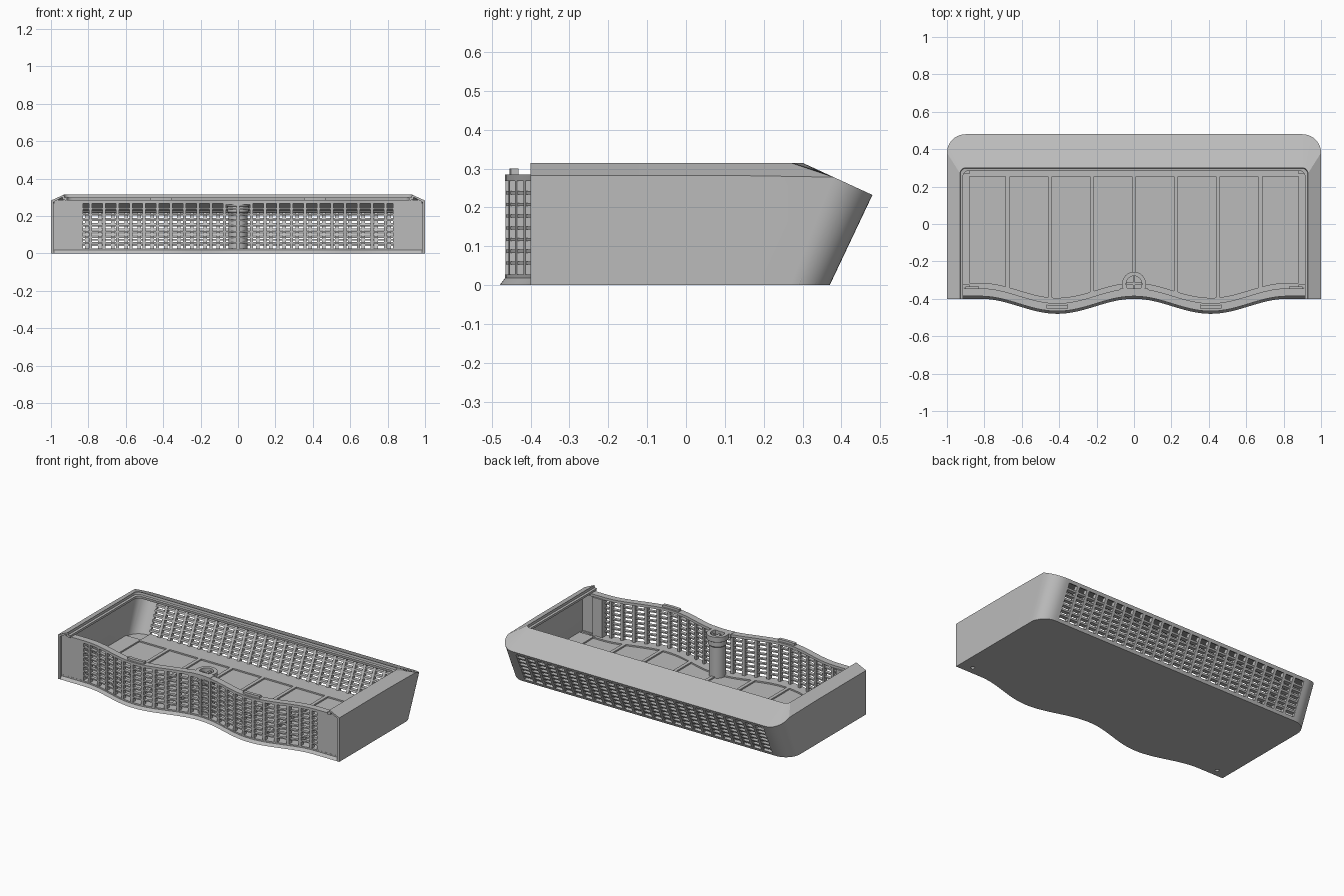
import bpy, bmesh, math

if "Cube" in bpy.data.objects:
    bpy.data.objects.remove(bpy.data.objects["Cube"])

grey = bpy.data.materials.new("light grey plastic")
grey.use_nodes = True
COLOUR = (0.5, 0.5, 0.5, 1)
grey.diffuse_color = COLOUR
grey.node_tree.nodes["Principled BSDF"].inputs["Base Color"].default_value = COLOUR


def finish(name, bm, recalc=True):
    if recalc:
        bmesh.ops.recalc_face_normals(bm, faces=bm.faces)
    me = bpy.data.meshes.new(name)
    bm.to_mesh(me)
    bm.free()
    me.materials.append(grey)
    ob = bpy.data.objects.new(name, me)
    bpy.context.collection.objects.link(ob)
    return ob


def smooth(ob, degrees=30):
    bpy.ops.object.select_all(action='DESELECT')
    ob.select_set(True)
    bpy.context.view_layer.objects.active = ob
    bpy.ops.object.shade_smooth_by_angle(angle=math.radians(degrees))


# Plan curves: wavy front edge, sloping back face with rounded corners
def front(off):
    def y(x, z):
        wave = math.cos(2 * math.pi * min(abs(x), 0.82) / 0.82)
        return -0.44 + 0.04 * wave + off
    return y


def back(off):
    return lambda x, z: 0.37 + 0.11 * z / 0.23 + off


def flange(x, z):
    return front(0)(x, z) + 0.75 * z


def floor_back(x, z):
    over = max(0, abs(x) - 0.9)
    return 0.27 + math.sqrt(max(0, 0.01 - over * over)) + 0.4 * z


def flat(v):
    return lambda x, z: v


def bar(bm, x0, x1, z0, z1, ya, yb, step=0.025):
    """Solid bar along x between two depth curves."""
    n = max(1, round((x1 - x0) / step))
    rings = []
    for i in range(n + 1):
        x = x0 + (x1 - x0) * i / n
        rings.append([bm.verts.new((x, f(x, z), z)) for f, z in
                      ((ya, z0), (yb, z0), (yb, z1), (ya, z1))])
    for a, b in zip(rings, rings[1:]):
        for k in range(4):
            m = (k + 1) % 4
            bm.faces.new((a[k], a[m], b[m], b[k]))
    bm.faces.new(rings[0])
    bm.faces.new(rings[-1][::-1])


def lathe(name, profile, x, y, sides=32):
    bm = bmesh.new()
    rings = []
    for r, z in profile:
        rings.append([bm.verts.new((x + r * math.cos(2 * math.pi * i / sides),
                                    y + r * math.sin(2 * math.pi * i / sides), z))
                      for i in range(sides)])
    for a, b in zip(rings, rings[1:]):
        for i in range(sides):
            j = (i + 1) % sides
            bm.faces.new((a[i], a[j], b[j], b[i]))
    bm.faces.new(rings[0][::-1])
    bm.faces.new(rings[-1])
    ob = finish(name, bm)
    smooth(ob)
    return ob


# Outer shell: half of the side, corner and back wall, then mirrored
def plan(half, rear, r):
    pts = [(half, -0.4), (half, 0.1)]
    for i in range(11):
        a = math.pi / 2 * i / 10
        pts.append((half - r + r * math.cos(a), rear - r + r * math.sin(a)))
    return pts + [(0.88, rear), (0, rear)]


low = [(x, y, 0) for x, y in plan(1, 0.37, 0.1)]
fold = [(x, y, 0.315 - 0.46 * max(x - 0.93, y - 0.30)) for x, y in plan(1, 0.48, 0.1)]


def mix(t):
    return [tuple(a + (b - a) * t for a, b in zip(p, q)) for p, q in zip(low, fold)]


def rim(inset, z):
    return [(x, y, z) for x, y in plan(0.93 - inset, 0.30 - inset, 0.03)]


rows = [low, mix(0.08), mix(0.92), fold, rim(0, 0.315), rim(0.002, 0.3), rim(0.016, 0.298)]
bm = bmesh.new()
grid = [[bm.verts.new(p) for p in row] for row in rows]
for j in range(len(rows) - 1):
    for i in range(len(low) - 1):
        if j == 1 and i == len(low) - 2:
            continue                      # opening for the back grille
        bm.faces.new((grid[j][i], grid[j][i + 1], grid[j + 1][i + 1], grid[j + 1][i]))
shell = finish("outer_shell", bm, recalc=False)
mirror = shell.modifiers.new("mirror", 'MIRROR')
mirror.use_clip = True
solid = shell.modifiers.new("thickness", 'SOLIDIFY')
solid.thickness = 0.016
solid.offset = -1
bpy.context.view_layer.update()
baked = bpy.data.meshes.new_from_object(
    shell.evaluated_get(bpy.context.evaluated_depsgraph_get()))
shell.modifiers.clear()
shell.data = baked
smooth(shell, 20)

# Floor plate with a screw hole in each front corner
bm = bmesh.new()
bar(bm, -0.998, 0.998, 0, 0.018, flange, floor_back, 0.02)
floor = finish("floor_plate", bm)
bm = bmesh.new()
for s in (-1, 1):
    hole = bmesh.ops.create_cone(bm, cap_ends=True, segments=16,
                                 radius1=0.012, radius2=0.012, depth=0.2)
    bmesh.ops.translate(bm, verts=hole["verts"], vec=(s * 0.917, -0.35, 0))
cutter = finish("screw_hole_cutter", bm)
cutter.hide_render = True
cutter.display_type = 'WIRE'
cut = floor.modifiers.new("screw holes", 'BOOLEAN')
cut.object = cutter
cut.operation = 'DIFFERENCE'

# Raised floor frame and dividing ribs
bm = bmesh.new()
Z0, Z1 = 0.017, 0.027
bar(bm, -0.88, 0.88, Z0, Z1, flat(0.255), flat(0.365))
bar(bm, -0.88, 0.88, Z0, Z1, front(0.04), front(0.085))
for s in (-1, 1):
    bar(bm, s * 0.932 - 0.052, s * 0.932 + 0.052, Z0, Z1, flat(-0.325), flat(0.27))
for k in range(-3, 4):
    bar(bm, k * 0.225 - 0.011, k * 0.225 + 0.011, Z0, Z1, front(0.08), flat(0.26))
finish("floor_ribs", bm)

# Wavy front grille: rails, end panels, slats and uprights
bm = bmesh.new()
bar(bm, -0.984, 0.984, 0.016, 0.027, front(0.014), front(0.05))
bar(bm, -0.984, 0.984, 0.268, 0.285, front(0.014), front(0.056))
for s in (-1, 1):
    bar(bm, s * 0.922 - 0.062, s * 0.922 + 0.062, 0.02, 0.28, front(0.015), front(0.045))
finish("front_frame", bm)
bm = bmesh.new()
for k in range(1, 8):
    z = 0.027 + 0.241 * k / 8
    bar(bm, -0.87, 0.87, z - 0.004, z + 0.004, front(0.017), front(0.038))
finish("front_slats", bm)
bm = bmesh.new()
for k in range(1, 24):
    x = -0.86 + 1.72 * k / 24
    bar(bm, x - 0.008, x + 0.008, 0.02, 0.275, front(0.015), front(0.042))
finish("front_uprights", bm)

# Sloping back grille
bm = bmesh.new()
for k in range(1, 7):
    z = 0.018 + 0.194 * k / 7
    bar(bm, -0.885, 0.885, z - 0.005, z + 0.005, back(-0.028), back(-0.003), 2)
finish("back_slats", bm)
bm = bmesh.new()
for k in range(1, 25):
    x = -0.88 + 1.76 * k / 25
    bar(bm, x - 0.009, x + 0.009, 0.01, 0.22, back(-0.03), back(-0.001))
finish("back_uprights", bm)

# Centre post with collar, hollow top and cross inside
lathe("centre_post", [(0.05, 0.015), (0.05, 0.215), (0.056, 0.222), (0.056, 0.25),
                      (0.064, 0.255), (0.064, 0.287), (0.042, 0.287), (0.042, 0.25)],
      0, -0.32)
bm = bmesh.new()
bar(bm, -0.041, 0.041, 0.245, 0.272, flat(-0.326), flat(-0.314))
bar(bm, -0.006, 0.006, 0.245, 0.272, flat(-0.361), flat(-0.279))
finish("post_cross", bm)
bm = bmesh.new()
bar(bm, -0.075, 0.075, 0.262, 0.287, front(0.014), flat(-0.345))
finish("post_bridge", bm)

# Top clips and front corner blocks
bm = bmesh.new()
for s in (-1, 1):
    bar(bm, s * 0.41 - 0.058, s * 0.41 + 0.058, 0.28, 0.3, front(0.025), front(0.045))
finish("top_clips", bm)
bm = bmesh.new()
for s in (-1, 1):
    bar(bm, s * 0.865 - 0.035, s * 0.865 + 0.035, 0.016, 0.27, flat(-0.385), flat(-0.335))
finish("corner_blocks", bm)
